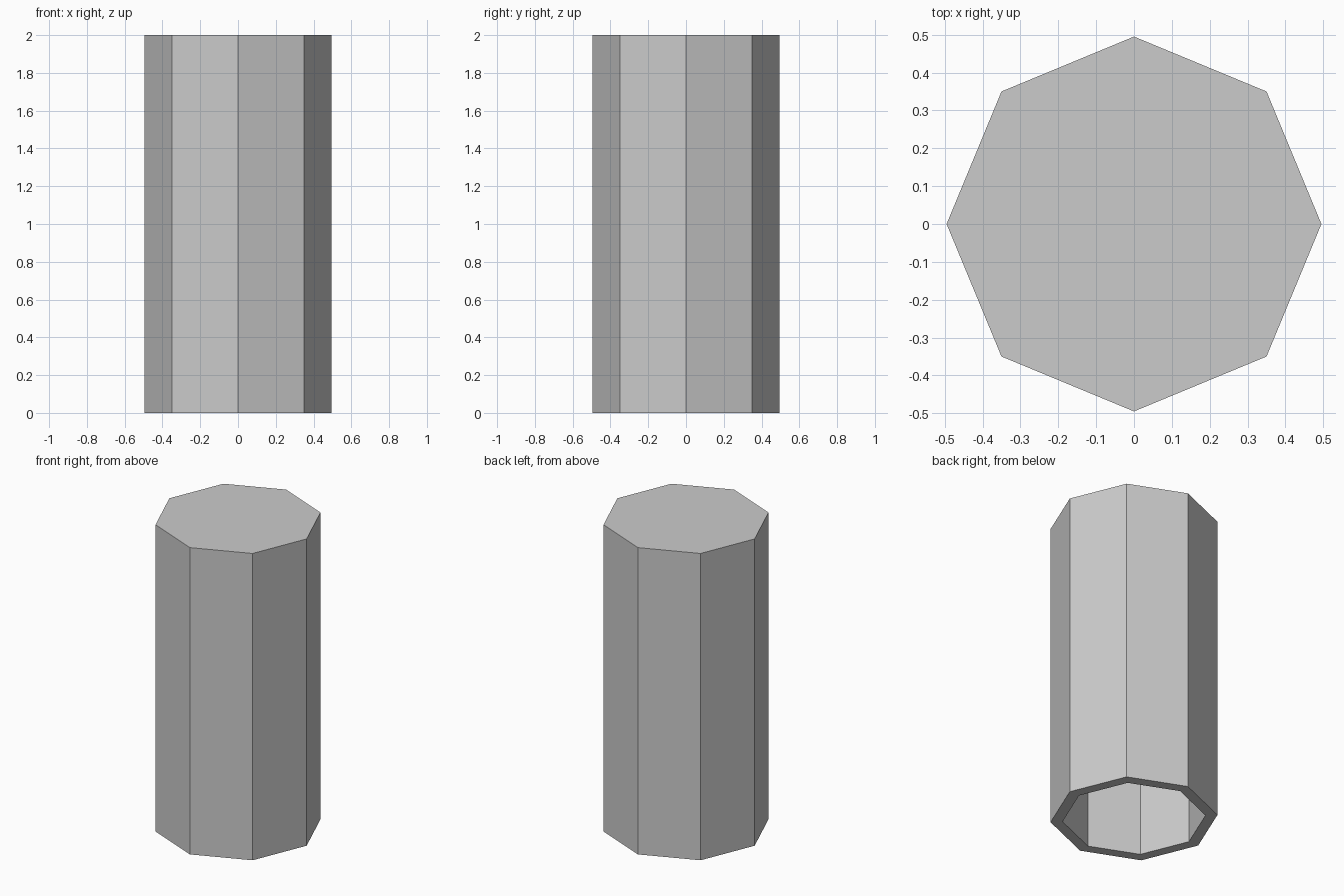
import bpy, bmesh, math

if "Cube" in bpy.data.objects:
    bpy.data.objects.remove(bpy.data.objects["Cube"])

RADIUS, INNER, HEIGHT, CAP = 0.495, 0.424, 2.0, 0.066

# Octagonal prism with corners on the x and y axes
bm = bmesh.new()
bmesh.ops.create_cone(bm, cap_ends=True, segments=8,
                      radius1=RADIUS, radius2=RADIUS, depth=HEIGHT)
bmesh.ops.translate(bm, verts=bm.verts, vec=(0, 0, HEIGHT / 2))

# Hollow it from below, leaving a closed top
bm.faces.ensure_lookup_table()
bottom = min(bm.faces, key=lambda f: f.calc_center_median().z)
wall = (RADIUS - INNER) * math.cos(math.pi / 8)
bmesh.ops.inset_region(bm, faces=[bottom], thickness=wall, use_even_offset=True)
ext = bmesh.ops.extrude_discrete_faces(bm, faces=[bottom])
bmesh.ops.translate(bm, verts=ext["faces"][0].verts, vec=(0, 0, HEIGHT - CAP))
bmesh.ops.recalc_face_normals(bm, faces=bm.faces)

mesh = bpy.data.meshes.new("octagonal_tube")
bm.to_mesh(mesh)
bm.free()
tube = bpy.data.objects.new("octagonal_tube", mesh)
bpy.context.collection.objects.link(tube)
